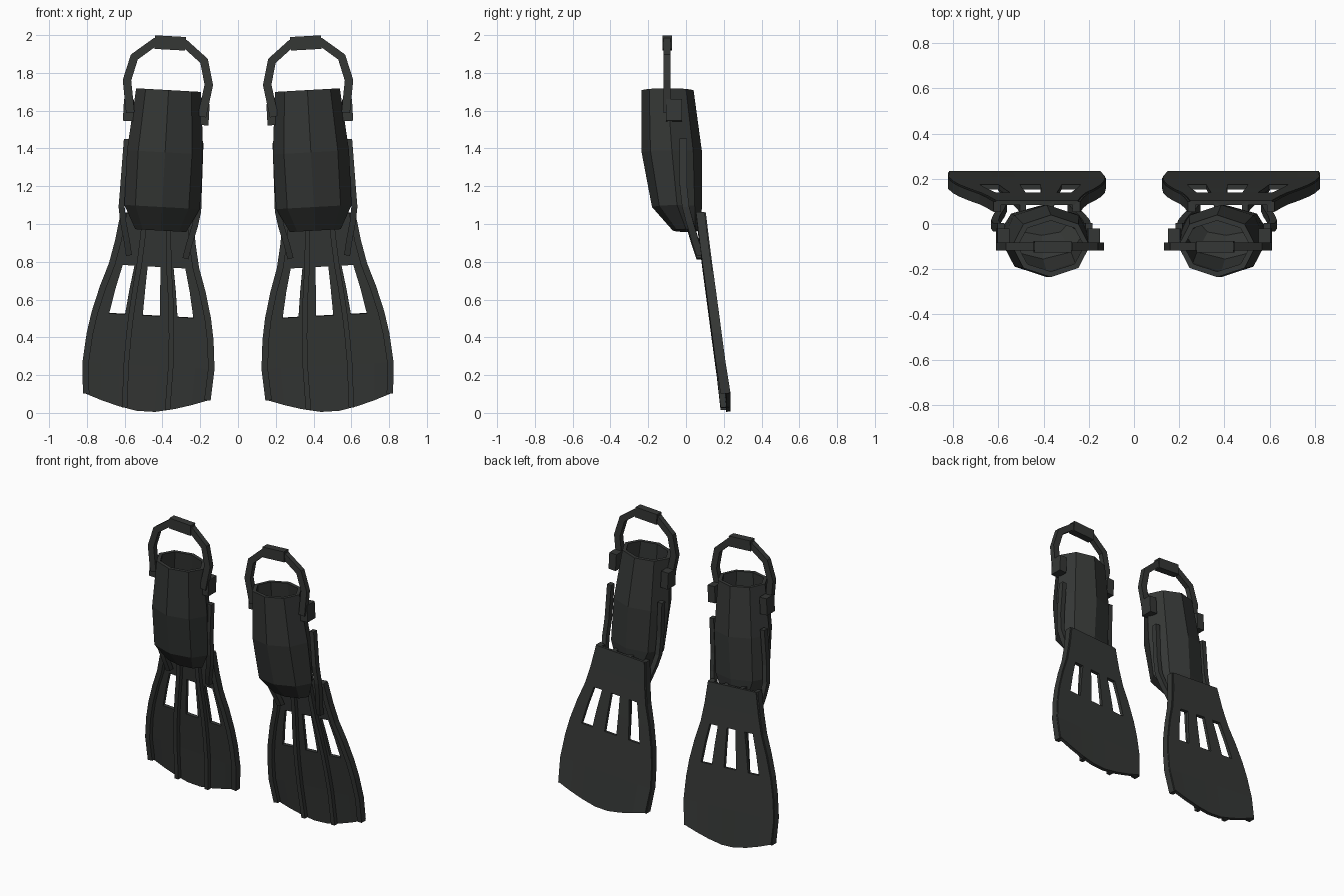
import bpy, bmesh, math
from mathutils import Vector

if "Cube" in bpy.data.objects:
    bpy.data.objects.remove(bpy.data.objects["Cube"])

TILT = math.radians(3.2)
rubber = bpy.data.materials.new("dark_rubber")
rubber.diffuse_color = (0.035, 0.038, 0.036, 1)
rubber.use_nodes = True
rubber.node_tree.nodes["Principled BSDF"].inputs["Base Color"].default_value = rubber.diffuse_color


def place(u, y, v, cx):
    """Fin-local (across, depth, along) to world, toes turned slightly outward."""
    c, s = math.cos(TILT), math.sin(TILT)
    return Vector((cx + u * c - (v - 1) * s, y, 1 + u * s + (v - 1) * c))


def finish(bm, name):
    bmesh.ops.recalc_face_normals(bm, faces=bm.faces)
    me = bpy.data.meshes.new(name)
    bm.to_mesh(me)
    bm.free()
    me.materials.append(rubber)
    ob = bpy.data.objects.new(name, me)
    bpy.context.collection.objects.link(ob)
    return ob


def mirror(ob):
    m = ob.modifiers.new("other_fin", 'MIRROR')
    m.use_mirror_merge = False


def bridge(bm, rings):
    for a, b in zip(rings, rings[1:]):
        n = len(a)
        for i in range(n):
            bm.faces.new((a[i], a[(i + 1) % n], b[(i + 1) % n], b[i]))


def sweep(name, path, w, d, cx):
    """Rectangular bar along (u, y, v) points; w across the path, d in depth."""
    bm = bmesh.new()
    rings = []
    for i, (u, y, v) in enumerate(path):
        p, q = path[max(i - 1, 0)], path[min(i + 1, len(path) - 1)]
        t = Vector((q[0] - p[0], q[2] - p[2])).normalized()
        su, sv = -t.y * w / 2, t.x * w / 2
        rings.append([bm.verts.new(place(u + k * su, y + h * d / 2, v + k * sv, cx))
                      for k, h in ((-1, -1), (1, -1), (1, 1), (-1, 1))])
    bridge(bm, rings)
    bm.faces.new(rings[0])
    bm.faces.new(rings[-1])
    mirror(finish(bm, name))


# blade: rows of (along, half width, back depth)
ROWS = [(1.05, .182, .105), (.9, .205, .123), (.775, .232, .139), (.65, .275, .156),
        (.515, .312, .174), (.4, .333, .189), (.25, .347, .209), (.085, .335, .235)]
BLADE_X = .432


def blade_point(r, f, lift):
    v, hw, y = ROWS[r]
    if r == len(ROWS) - 1:
        v = .003 + .085 * abs(f) ** 1.5
    return (f * hw, y - lift, v)


bm = bmesh.new()
cols = (-1, -.715, -.445, -.145, .145, .445, .715, 1)
grid = [[bm.verts.new(place(*blade_point(r, f, .011), BLADE_X)) for f in cols]
        for r in range(len(ROWS))]
for r in range(len(ROWS) - 1):
    for c in range(7):
        if r in (2, 3) and c % 2:      # vent openings
            continue
        bm.faces.new((grid[r][c], grid[r][c + 1], grid[r + 1][c + 1], grid[r + 1][c]))
blade = finish(bm, "blade")
sol = blade.modifiers.new("thickness", 'SOLIDIFY')
sol.thickness = .022
sol.offset = 0
mirror(blade)

# blade ribs
for name, f, w in (("inner_edge_rib", -.96, .034), ("outer_edge_rib", .96, .034),
                   ("inner_middle_rib", -.34, .028), ("outer_middle_rib", .34, .028)):
    sweep(name, [blade_point(r, f, .029) for r in range(len(ROWS))], w, .046, BLADE_X)

# foot pocket: open octagonal shell, rings of (along, half width, front, back)
POCKET = [(.965, .135, -.07, .07), (1.09, .2, -.18, .085),
          (1.38, .202, -.235, .085), (1.71, .172, -.235, .04)]
bm = bmesh.new()


def ring(v, hw, y0, y1, inset):
    pts = []
    for i in range(8):
        a = i * math.pi / 4
        pts.append(bm.verts.new(place((hw - inset) * math.sin(a),
                   (y0 + y1) / 2 - ((y1 - y0) / 2 - inset) * math.cos(a), v, .407)))
    return pts


rings = [ring(*p, 0) for p in POCKET]
rings += [ring(*p, .025) for p in reversed(POCKET[1:])]
rings.append(ring(.99, .135, -.07, .07, .02))
bridge(bm, rings)
bm.faces.new(rings[0])
bm.faces.new(rings[-1])
mirror(finish(bm, "foot_pocket"))

# heel strap and its pad
STRAP_X = .413
strap = [(-.19, -.1, 1.58), (-.217, -.1, 1.75), (-.185, -.1, 1.875), (-.08, -.1, 1.96)]
strap += [(-u, y, v) for u, y, v in reversed(strap)]
sweep("heel_strap", strap, .045, .036, STRAP_X)
sweep("heel_pad", [(-.082, -.1, 1.96), (.082, -.1, 1.96)], .072, .05, STRAP_X)

# buckles and side rails joining the pocket to the blade
for side, k in (("inner", -1), ("outer", 1)):
    sweep(side + "_buckle", [(k * .2, -.063, 1.535), (k * .2, -.063, 1.65)], .054, .085, STRAP_X)
    sweep(side + "_side_rail",
          [(k * u, y, v) for u, y, v in ((.195, -.015, 1.44), (.2, -.015, 1.2), (.203, -.002, 1.08),
                                         (.19, .02, 1.0), (.165, .05, .9), (.15, .075, .825))],
          .032, .038, .418)
